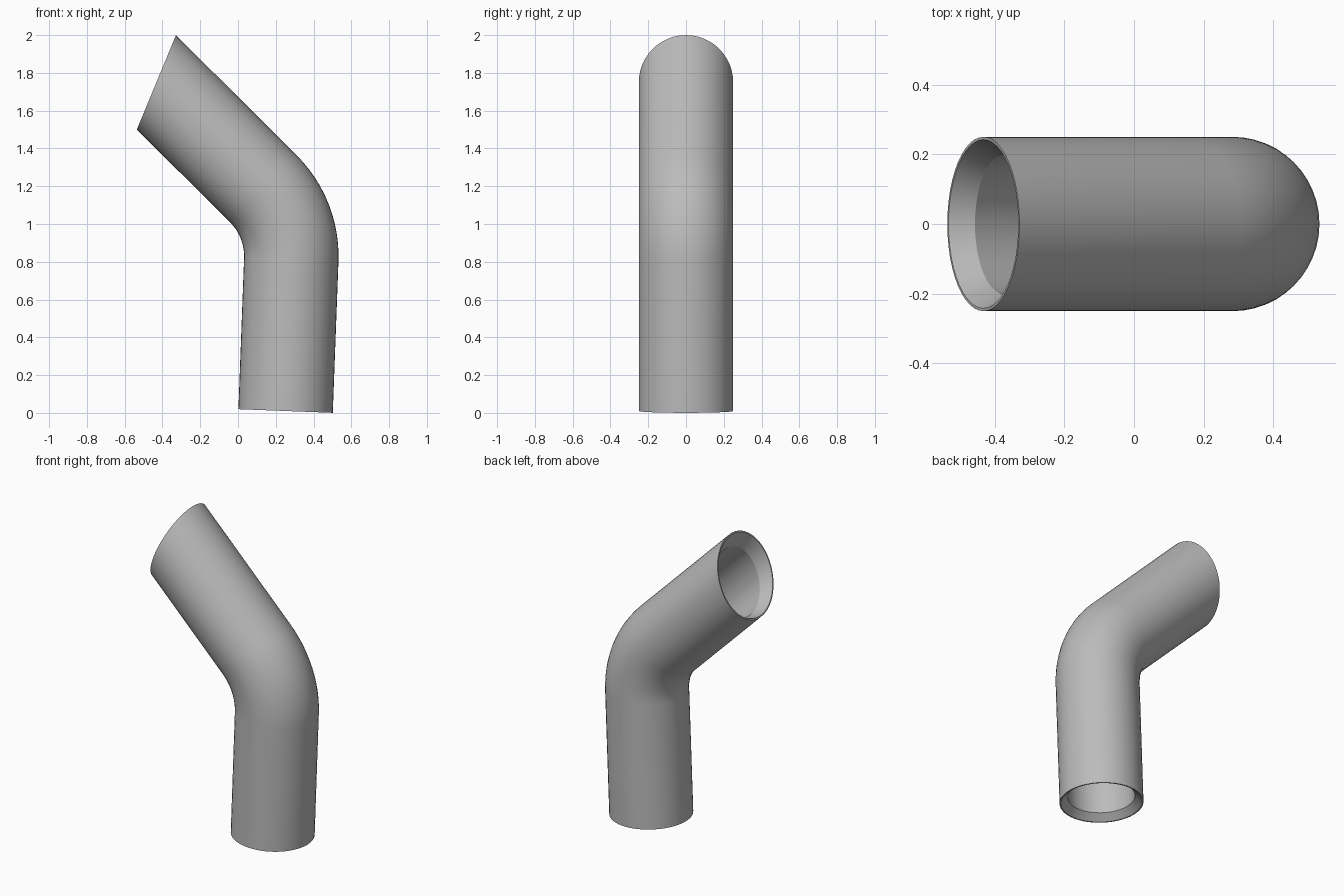
import bpy, bmesh, math
from mathutils import Vector

cube = bpy.data.objects.get("Cube")
if cube:
    bpy.data.objects.remove(cube, do_unlink=True)

SIDES, BEND_STEPS = 48, 12
OUTER, LIP, BORE = 0.25, 0.242, 0.2
BEND_RADIUS = 0.504
TILT = math.radians(-2.2)
DEPTH = Vector((0, 1, 0))

# Grey metal
metal = bpy.data.materials.new("grey_metal")
metal.use_nodes = True
grey = (0.5, 0.5, 0.5, 1)
metal.diffuse_color = grey
metal.node_tree.nodes["Principled BSDF"].inputs["Base Color"].default_value = grey


def across(angle):
    return Vector((math.cos(angle), 0, math.sin(angle)))


# Centre line: square lower end, circular bend, mitred upper end
low_across = across(TILT)
low_axis = across(TILT + math.pi / 2)
low_end = Vector((0.252, 0, 0.01))
bend_start = Vector((0.282, 0, 0.81))
pivot = bend_start - low_across * BEND_RADIUS
top_axis = across(math.radians(135))
top_end = Vector((-0.432, 0, 1.75))
mitre = across(math.radians(67.5)) / math.cos(math.radians(22.5))

bend = []
for i in range(BEND_STEPS + 1):
    u = across(TILT + (math.radians(45) - TILT) * i / BEND_STEPS)
    bend.append((pivot + u * BEND_RADIUS, u))

# Outside going up, inside coming back down, with chamfered mouths
stations = [(low_end, low_across, OUTER)]
stations += [(p, u, OUTER) for p, u in bend]
stations += [(top_end, mitre, OUTER), (top_end, mitre, LIP),
             (top_end - top_axis * 0.083, mitre, BORE)]
stations += [(p, u, BORE) for p, u in reversed(bend)]
stations += [(low_end + low_axis * 0.04, low_across, BORE),
             (low_end, low_across, LIP)]

# Skin the rings into one closed pipe wall
bm = bmesh.new()
rings = []
for centre, u, radius in stations:
    ring = []
    for k in range(SIDES):
        a = math.tau * k / SIDES
        ring.append(bm.verts.new(centre + (u * math.cos(a) + DEPTH * math.sin(a)) * radius))
    rings.append(ring)
for i, ring in enumerate(rings):
    following = rings[(i + 1) % len(rings)]
    for k in range(SIDES):
        n = (k + 1) % SIDES
        bm.faces.new((ring[k], ring[n], following[n], following[k]))
bmesh.ops.recalc_face_normals(bm, faces=bm.faces[:])

mesh = bpy.data.meshes.new("elbow_pipe")
bm.to_mesh(mesh)
bm.free()
mesh.materials.append(metal)
pipe = bpy.data.objects.new("elbow_pipe", mesh)
bpy.context.collection.objects.link(pipe)

# Smooth walls, crisp rims
bpy.ops.object.select_all(action='DESELECT')
pipe.select_set(True)
bpy.context.view_layer.objects.active = pipe
bpy.ops.object.shade_smooth_by_angle(angle=math.radians(20))
